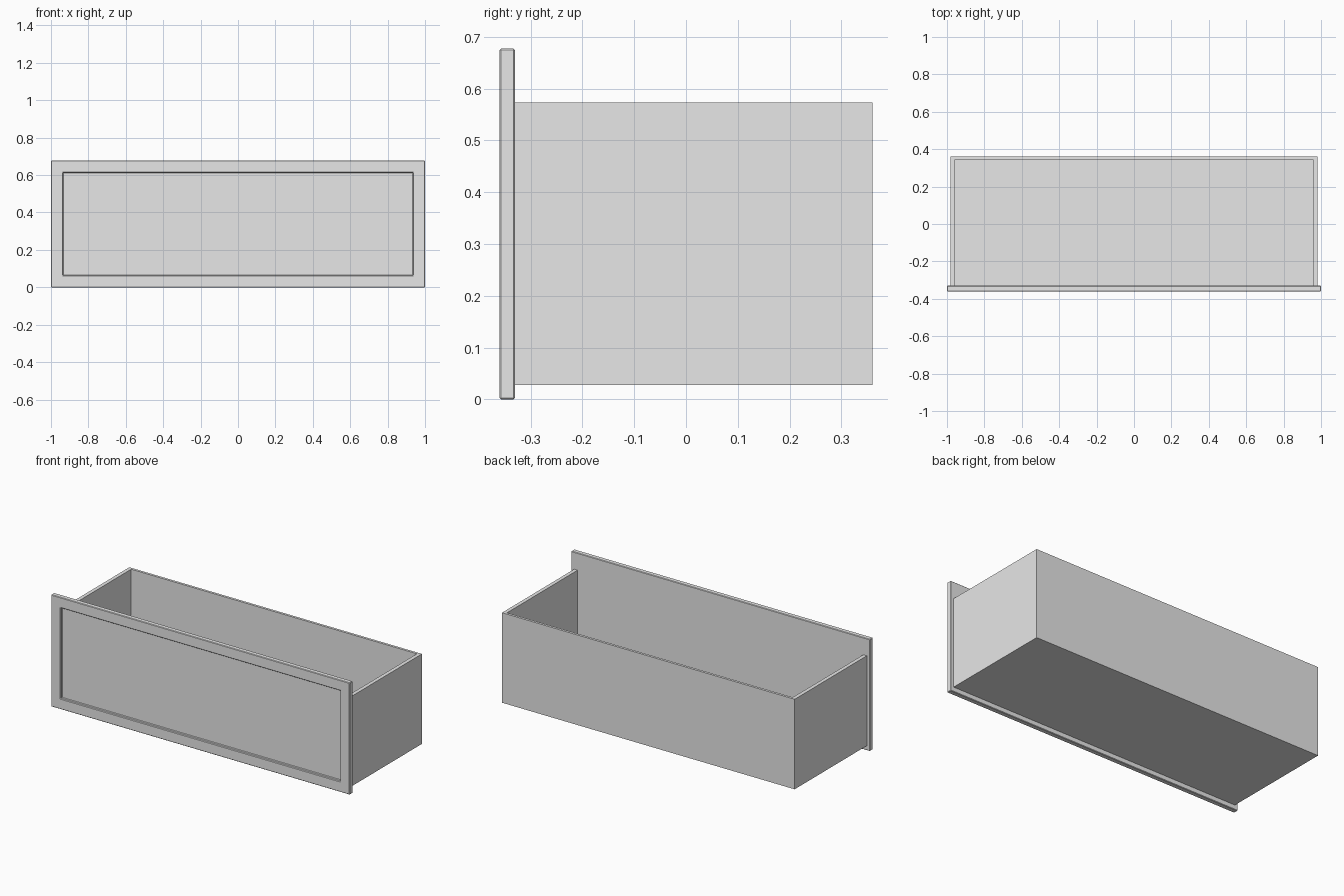
import bpy, bmesh
from mathutils import Vector

cube = bpy.data.objects.get("Cube")
if cube:
    bpy.data.objects.remove(cube, do_unlink=True)

grey = bpy.data.materials.new("plain grey")
grey.use_nodes = True
GREY = (0.8, 0.8, 0.8, 1.0)
grey.diffuse_color = GREY
grey.node_tree.nodes["Principled BSDF"].inputs["Base Color"].default_value = GREY


def block(lo, hi):
    """Axis-aligned box as a bmesh, from its two extreme corners."""
    bm = bmesh.new()
    bmesh.ops.create_cube(bm, size=1)
    lo, hi = Vector(lo), Vector(hi)
    for v in bm.verts:
        v.co = (lo + hi) / 2 + v.co * (hi - lo)
    bm.normal_update()
    return bm


def face_towards(bm, direction):
    return max(bm.faces, key=lambda f: f.normal.dot(Vector(direction)))


def finish(bm, name):
    bmesh.ops.recalc_face_normals(bm, faces=bm.faces)
    mesh = bpy.data.meshes.new(name)
    bm.to_mesh(mesh)
    bm.free()
    mesh.materials.append(grey)
    obj = bpy.data.objects.new(name, mesh)
    bpy.context.collection.objects.link(obj)
    return obj


# Front panel with a sunken field and finely eased edges
bm = block((-1, -0.36, 0), (1, -0.33, 0.677))
field = face_towards(bm, (0, -1, 0))
bmesh.ops.inset_region(bm, faces=[field], thickness=0.09)
walls = bmesh.ops.extrude_discrete_faces(bm, faces=[field])
for v in walls["faces"][0].verts:
    v.co.y += 0.015
panel = finish(bm, "drawer_front")
bevel = panel.modifiers.new("eased edges", 'BEVEL')
bevel.width = 0.003
bevel.segments = 1
bevel.limit_method = 'ANGLE'

# Open-topped box; its front end is housed inside the panel
bm = block((-0.98, -0.335, 0.028), (0.98, 0.36, 0.573))
opening = face_towards(bm, (0, 0, 1))
bmesh.ops.inset_region(bm, faces=[opening], thickness=0.01)
for v in opening.verts:
    v.co.x = 0.957 if v.co.x > 0 else -0.957
    v.co.y = 0.345 if v.co.y > 0 else -0.332
floor = bmesh.ops.extrude_discrete_faces(bm, faces=[opening])["faces"][0]
for v in floor.verts:
    v.co.z = 0.045
finish(bm, "drawer_box")
